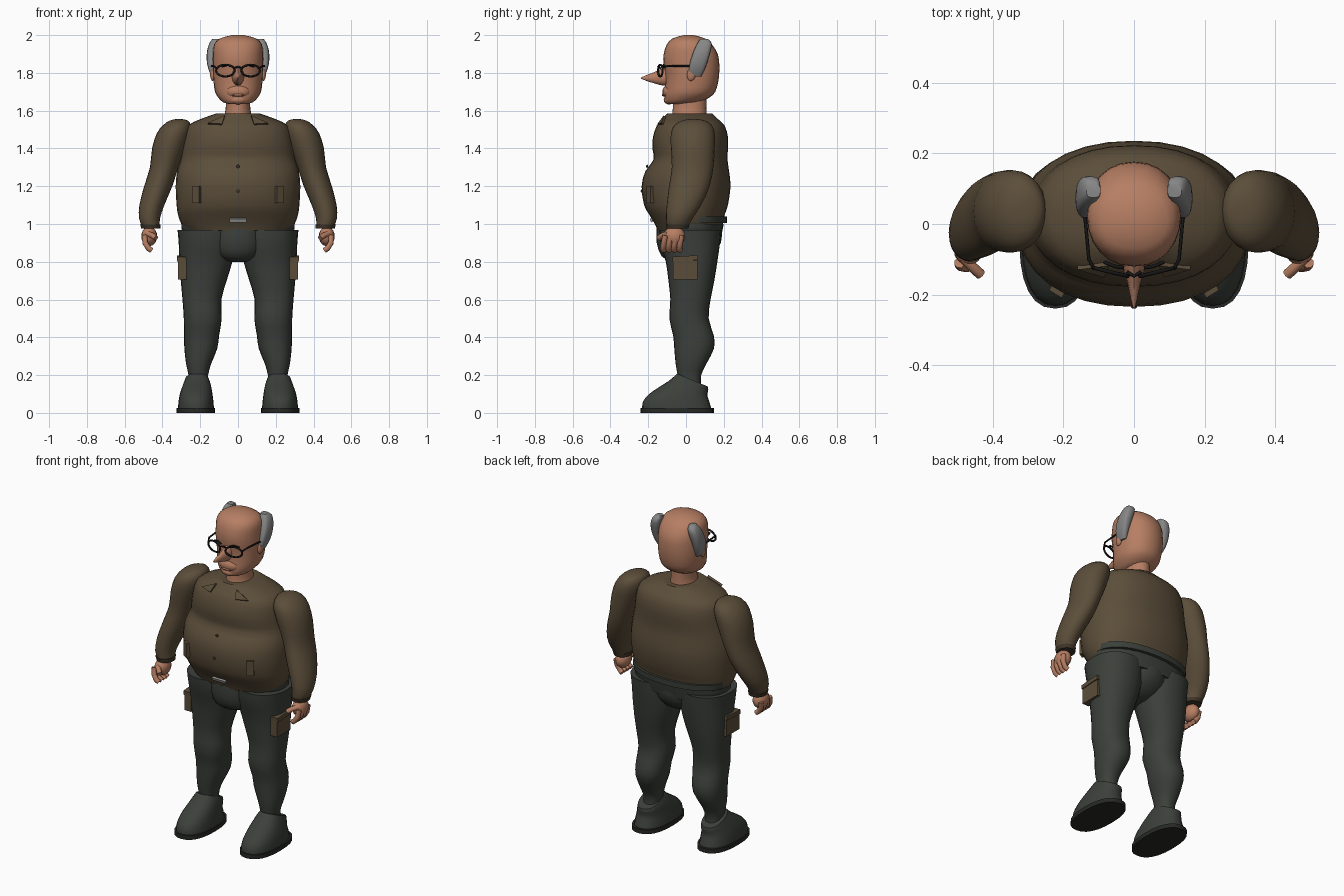
import bpy, bmesh, math
from mathutils import Vector, Matrix

cube = bpy.data.objects.get("Cube")
if cube:
    bpy.data.objects.remove(cube, do_unlink=True)


def material(name, rgb):
    m = bpy.data.materials.new(name)
    m.use_nodes = True
    m.diffuse_color = (*rgb, 1)
    m.node_tree.nodes["Principled BSDF"].inputs["Base Color"].default_value = (*rgb, 1)
    return m


SKIN = material("skin", (0.47, 0.21, 0.125))
SHIRT = material("brown_cloth", (0.105, 0.075, 0.042))
CUFF = material("dark_brown", (0.05, 0.035, 0.02))
TROUSER = material("green_grey_cloth", (0.045, 0.051, 0.043))
SOLE = material("dark_rubber", (0.02, 0.022, 0.019))
HAIR = material("grey_hair", (0.24, 0.24, 0.24))
BLACK = material("black", (0.008, 0.008, 0.008))
METAL = material("buckle_metal", (0.35, 0.35, 0.34))


def finish(bm, name, mat, angle=40):
    bmesh.ops.recalc_face_normals(bm, faces=bm.faces)
    mesh = bpy.data.meshes.new(name)
    bm.to_mesh(mesh)
    bm.free()
    mesh.materials.append(mat)
    ob = bpy.data.objects.new(name, mesh)
    bpy.context.collection.objects.link(ob)
    bpy.ops.object.select_all(action="DESELECT")
    ob.select_set(True)
    bpy.context.view_layer.objects.active = ob
    bpy.ops.object.shade_smooth_by_angle(angle=math.radians(angle))
    return ob


def skin_rings(bm, rings):
    loops = [[bm.verts.new(p) for p in r] for r in rings]
    n = len(loops[0])
    for a, b in zip(loops, loops[1:]):
        for i in range(n):
            bm.faces.new((a[i], a[(i + 1) % n], b[(i + 1) % n], b[i]))
    bm.faces.new(loops[0])
    bm.faces.new(loops[-1])


def spline(rows, steps):
    """Catmull-Rom interpolation of section rows."""
    rows = [Vector(r) for r in rows]
    out = []
    for i in range(len(rows) - 1):
        p0, p1 = rows[max(i - 1, 0)], rows[i]
        p2, p3 = rows[i + 1], rows[min(i + 2, len(rows) - 1)]
        for k in range(steps):
            t = k / steps
            out.append(0.5 * (2 * p1 + (p2 - p0) * t + (2 * p0 - 5 * p1 + 4 * p2 - p3) * t * t
                              + (3 * p1 - p0 - 3 * p2 + p3) * t ** 3))
    return out + [rows[-1]]


def loft(name, mat, rows, side=1, power=2.0, n=24, steps=2, warp=None, angle=40):
    """Stack horizontal sections given as (z, x0, x1, y0, y1)."""
    rings = []
    for z, x0, x1, y0, y1 in spline(rows, steps):
        ring = []
        for i in range(n):
            a = math.tau * i / n
            c, s = math.cos(a), math.sin(a)
            x = (x0 + x1) / 2 + (x1 - x0) / 2 * math.copysign(abs(c) ** (2 / power), c)
            y = (y0 + y1) / 2 + (y1 - y0) / 2 * math.copysign(abs(s) ** (2 / power), s)
            p = Vector((x * side, y, z))
            ring.append(warp(p) if warp else p)
        rings.append(ring)
    bm = bmesh.new()
    skin_rings(bm, rings)
    return finish(bm, name, mat, angle)


def body(name, mat, rows, **kw):
    """Symmetric loft from (z, half width, y0, y1)."""
    return loft(name, mat, [(z, -w, w, a, b) for z, w, a, b in rows], **kw)


def ball(name, mat, loc, radii, rot=(0, 0, 0)):
    bm = bmesh.new()
    bmesh.ops.create_uvsphere(bm, u_segments=16, v_segments=10, radius=1)
    ob = finish(bm, name, mat)
    ob.location, ob.scale, ob.rotation_euler = loc, radii, rot
    return ob


def box(name, mat, loc, size, rot=(0, 0, 0)):
    bm = bmesh.new()
    bmesh.ops.create_cube(bm, size=1, matrix=Matrix.Diagonal((*size, 1)))
    ob = finish(bm, name, mat)
    ob.location, ob.rotation_euler = loc, rot
    return ob


def tube(name, mat, pts, radius, closed=False):
    cu = bpy.data.curves.new(name, "CURVE")
    cu.dimensions, cu.bevel_depth = "3D", radius
    cu.bevel_resolution, cu.use_fill_caps = 2, True
    sp = cu.splines.new("POLY")
    sp.points.add(len(pts) - 1)
    for p, q in zip(sp.points, pts):
        p.co = (*q, 1)
    sp.use_cyclic_u = closed
    cu.materials.append(mat)
    ob = bpy.data.objects.new(name, cu)
    bpy.context.collection.objects.link(ob)


def prism(name, mat, pts, offset):
    bm = bmesh.new()
    skin_rings(bm, [[Vector(p) for p in pts], [Vector(p) + Vector(offset) for p in pts]])
    return finish(bm, name, mat, 20)


# Torso, waist and belt
body("shirt", SHIRT, [(.965, .27, -.15, .17), (1.0, .3, -.165, .195), (1.05, .318, -.195, .205),
     (1.1, .325, -.222, .222), (1.2, .33, -.235, .236), (1.28, .322, -.215, .228),
     (1.34, .305, -.172, .22), (1.4, .295, -.178, .222), (1.46, .285, -.175, .222),
     (1.52, .265, -.155, .205), (1.555, .2, -.125, .17), (1.585, .115, -.1, .14)],
     power=2.2, n=32)
body("trouser_seat", TROUSER, [(.8, .05, -.08, .07), (.83, .12, -.13, .13), (.9, .145, -.155, .185),
     (.975, .15, -.155, .19)], power=2.3)
body("waistband", TROUSER, [(.92, .25, -.1, .185), (.96, .295, -.13, .192), (1.0, .3, -.14, .2)], power=2.3)
body("belt", TROUSER, [(1.005, .3, -.13, .216), (1.04, .304, -.13, .218)], power=2.2, steps=1, n=32)
box("belt_buckle", METAL, (0, -.183, 1.02), (.09, .012, .02), (.4, 0, 0))
for z, y in ((1.305, -.206), (1.175, -.235)):
    ball("shirt_button", CUFF, (0, y, z), (.009, .005, .009))

# Neck and head
body("neck", SKIN, [(1.57, .075, -.075, .11), (1.61, .065, -.07, .108), (1.68, .065, -.07, .11)])
body("head", SKIN, [(1.635, .045, -.1, -.02), (1.645, .08, -.11, .07), (1.67, .105, -.115, .125),
     (1.7, .122, -.113, .155), (1.75, .129, -.11, .17), (1.8, .133, -.112, .176),
     (1.85, .134, -.12, .176), (1.9, .133, -.118, .168), (1.95, .127, -.102, .138),
     (1.983, .095, -.07, .1), (2.0, .03, -.01, .04)], power=2.15)
ball("muzzle", SKIN, (0, -.085, 1.7), (.065, .04, .04))
ball("chin", SKIN, (0, -.09, 1.657), (.045, .028, .024))
ball("lower_lip", SKIN, (0, -.118, 1.683), (.032, .01, .007))

# Long pointed nose
nose = []
for y, w, z0, z1 in ((-.09, .036, 1.73, 1.84), (-.135, .028, 1.735, 1.82),
                     (-.17, .018, 1.745, 1.803), (-.21, .01, 1.758, 1.788), (-.238, .003, 1.769, 1.776)):
    nose.append([Vector((w * math.cos(a), y, (z0 + z1) / 2 + (z1 - z0) / 2 * math.sin(a)))
                 for a in [math.tau * i / 12 for i in range(12)]])
bm = bmesh.new()
skin_rings(bm, nose)
finish(bm, "nose", SKIN)
tube("glasses_bridge", BLACK, [(-.02, -.136, 1.825), (0, -.148, 1.833), (.02, -.136, 1.825)], .005)

for s, side in ((1, "left"), (-1, "right")):
    # Glasses, ears and side hair
    rim = [(s * (.067 + .049 * math.cos(a)), -.136 + .012 * math.cos(a), 1.812 + .031 * math.sin(a))
           for a in [math.tau * i / 20 for i in range(20)]]
    tube(side + "_glasses_rim", BLACK, rim, .0055, True)
    tube(side + "_glasses_arm", BLACK, [(s * .115, -.124, 1.825), (s * .128, -.1, 1.836),
         (s * .14, .03, 1.836)], .005)
    tube(side + "_eyebrow", BLACK, [(s * .03, -.124, 1.832), (s * .055, -.12, 1.842), (s * .085, -.108, 1.834)], .005)
    ball(side + "_ear", SKIN, (s * .134, .03, 1.795), (.014, .024, .038), (-.2, 0, 0))
    loft(side + "_side_hair", HAIR, [(1.78, .115, .14, .015, .08), (1.82, .115, .157, .015, .1),
         (1.87, .11, .166, .025, .118), (1.92, .1, .163, .042, .132), (1.96, .095, .15, .062, .135),
         (1.98, .095, .135, .075, .115)], s, power=3, n=16)

    # Sleeve and cuff
    loft(side + "_sleeve", SHIRT, [(.985, .415, .507, -.1, .01), (1.03, .413, .524, -.105, .035),
         (1.1, .39, .522, -.102, .08), (1.2, .348, .497, -.09, .125), (1.3, .315, .466, -.075, .145),
         (1.4, .275, .455, -.08, .152), (1.48, .25, .43, -.08, .152), (1.525, .25, .395, -.06, .135),
         (1.548, .265, .36, -.02, .1), (1.555, .295, .33, .02, .06)], s)
    loft(side + "_cuff", CUFF, [(.975, .41, .512, -.102, .012), (.997, .409, .518, -.107, .018)], s, steps=1)

    # Hand with curled fingers
    ball(side + "_palm", SKIN, (s * .47, -.062, .935), (.042, .058, .052))
    for i in range(4):
        y = -.118 + .029 * i
        tube(side + "_finger", SKIN, [(s * .495, y + .008, .94), (s * .492, y, .9),
             (s * .475, y - .004, .872), (s * .458, y, .86)], .0155)
    tube(side + "_thumb", SKIN, [(s * .485, -.095, .95), (s * .455, -.125, .94), (s * .435, -.143, .925)], .015)

    # Trouser leg and thigh pocket
    loft(side + "_trouser_leg", TROUSER, [(.14, .16, .26, -.04, .08), (.2, .158, .262, -.045, .08),
         (.26, .142, .275, -.055, .108), (.34, .11, .284, -.062, .148), (.41, .1, .286, -.068, .147),
         (.5, .086, .287, -.088, .12), (.6, .088, .294, -.083, .13), (.7, .06, .303, -.093, .15),
         (.8, .03, .31, -.107, .166), (.9, .012, .314, -.135, .18), (.968, .01, .32, -.143, .186)],
         s, power=2.25)
    box(side + "_thigh_pocket", SHIRT, (s * .295, -.005, .757), (.045, .13, .1))
    box(side + "_pocket_flap", SHIRT, (s * .297, -.005, .818), (.052, .135, .025), (.06, 0, 0))

    # Boot with sloped collar, and sole
    loft(side + "_boot", TROUSER, [(.02, .127, .318, -.232, .135), (.06, .13, .315, -.228, .125),
         (.1, .135, .308, -.195, .115), (.135, .14, .298, -.145, .115), (.17, .146, .288, -.09, .118),
         (.205, .155, .28, -.05, .115)], s, power=2.3,
         warp=lambda p: Vector((p.x, p.y, p.z - .4 * max(0, p.y + .04) * (p.z / .2) ** 2)))
    loft(side + "_sole", SOLE, [(0, .122, .325, -.24, .148), (.026, .122, .325, -.24, .148)],
         s, power=2.4, steps=1)

    # Shirt pocket tabs and collar points
    box(side + "_shirt_pocket", SHIRT, (s * .218, -.19, 1.155), (.042, .02, .09), (0, 0, s * .55))
    prism(side + "_collar_point", SHIRT, [(s * .07, -.118, 1.575), (s * .16, -.13, 1.535),
          (s * .085, -.152, 1.53)], (0, .025, -.02))
